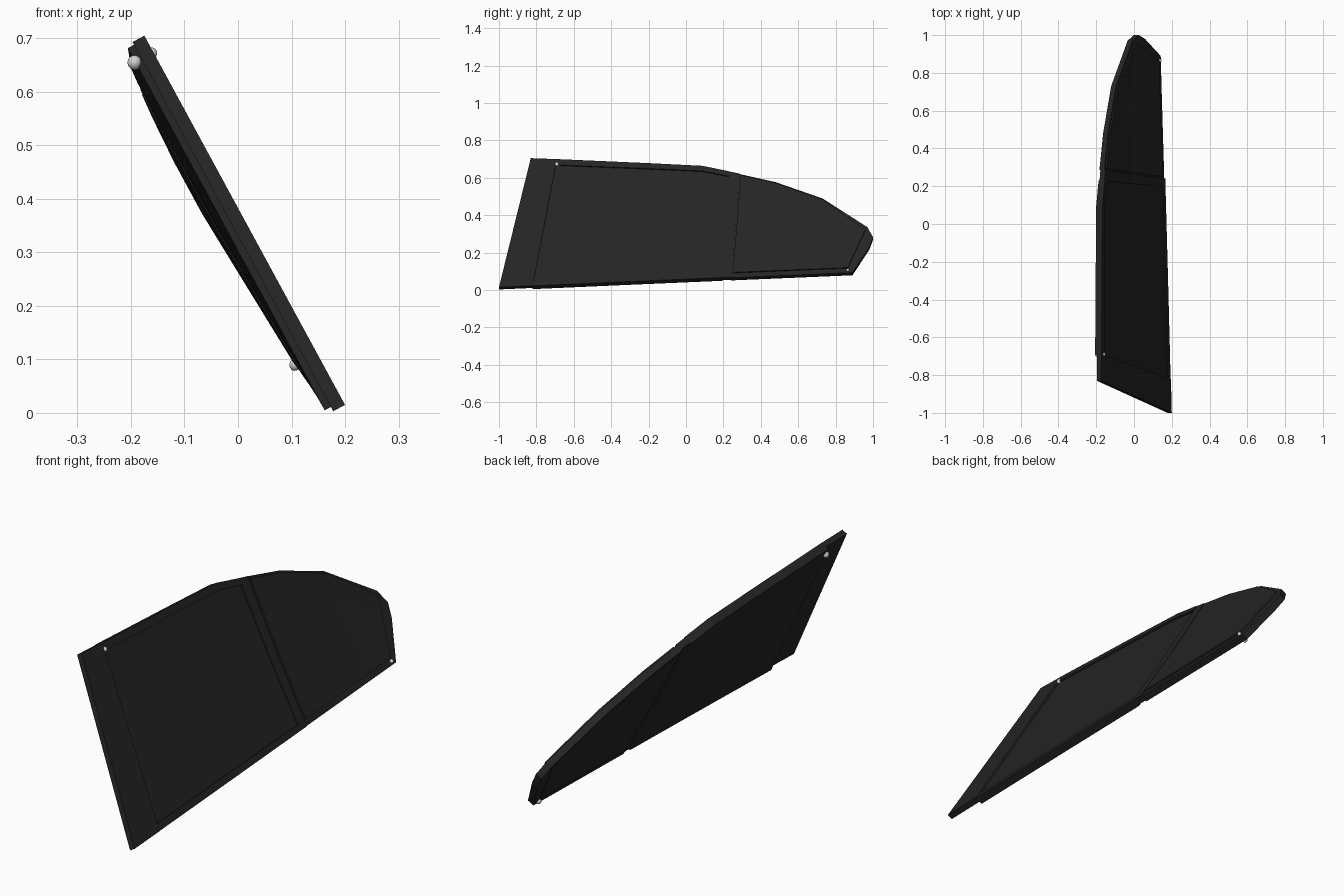
import bpy, bmesh
from mathutils import Vector

old = bpy.data.objects.get("Cube")
if old:
    bpy.data.objects.remove(old)


def material(name, value, rough):
    m = bpy.data.materials.new(name)
    m.use_nodes = True
    color = (value, value, value, 1)
    m.diffuse_color = color
    b = m.node_tree.nodes["Principled BSDF"]
    b.inputs["Base Color"].default_value = color
    b.inputs["Roughness"].default_value = rough
    return m


black = material("black", 0.018, 0.6)
white = material("white", 0.65, 0.4)


def clamp(v):
    return max(0.0, min(1.0, v))


def place(y, z, depth):
    """Point on the leaning, slightly bowed panel, at a depth below its upper face."""
    d = depth + 0.024 * clamp((y + 0.6) / 1.3) * clamp(z / 0.4)
    return Vector((0.2 - 0.5435 * (z - 0.015) - 0.88 * d, y, z - 0.48 * d))


def low(y, lift=0):
    """Point on the straight bottom edge."""
    return (y, 0.015 + 0.045 * (y + 1) + lift)


def finish(name, bm, mat):
    bmesh.ops.recalc_face_normals(bm, faces=bm.faces)
    mesh = bpy.data.meshes.new(name)
    bm.to_mesh(mesh)
    bm.free()
    mesh.materials.append(mat)
    ob = bpy.data.objects.new(name, mesh)
    bpy.context.scene.collection.objects.link(ob)
    return ob


def plate(name, columns, top, bottom, rows=4):
    """Solid slab lofted through columns, each a (bottom point, top point) pair."""
    bm = bmesh.new()
    layers = []
    for depth in (top, bottom):
        grid = []
        for a, b in columns:
            pts = [Vector(a).lerp(Vector(b), i / rows) for i in range(rows + 1)]
            grid.append([bm.verts.new(place(p.x, p.y, depth)) for p in pts])
        layers.append(grid)
        for c, n in zip(grid, grid[1:]):
            for i in range(rows):
                bm.faces.new((c[i], c[i + 1], n[i + 1], n[i]))
    # closing walls around the border
    rims = [[c[0] for c in g] + g[-1][1:] + [c[-1] for c in g[::-1]][1:] + g[0][-2:0:-1]
            for g in layers]
    n = len(rims[0])
    for i in range(n):
        j = (i + 1) % n
        bm.faces.new((rims[0][i], rims[0][j], rims[1][j], rims[1][i]))
    return finish(name, bm, black)


def part_of(columns, start, end):
    """The slice of each column between two fractions of its height."""
    return [(Vector(a).lerp(Vector(b), start), Vector(a).lerp(Vector(b), end))
            for a, b in columns]


# Front section: edge strip, pane and raised rails
front_edge = (low(-1), (-0.83, 0.705))
pane_start = (low(-0.82), (-0.69, 0.70))
plate("front_strip", [front_edge, pane_start], 0, 0.025)
front = [pane_start, (low(-0.3), (-0.2, 0.682)), (low(0.05), (0.09, 0.67)),
         (low(0.195), (0.23, 0.642))]
plate("front_pane", front, 0.008, 0.038)
plate("front_top_rail", part_of(front, 0.955, 1), 0, 0.03, 1)
plate("front_bottom_rail", part_of(front, 0, 0.04), 0.002, 0.03, 1)

# Divider between the panes
plate("divider", [front[-1], (low(0.24), (0.285, 0.632))], 0.002, 0.032)

# Rear section: rim with a slightly raised pane
rear = [(low(0.24), (0.285, 0.632)), (low(0.45), (0.48, 0.59)),
        (low(0.7), (0.73, 0.505)), (low(0.89), (0.97, 0.35)),
        ((0.98, 0.24), (1.0, 0.295))]
plate("rear_rim", rear, 0.008, 0.038)
plate("rear_pane", [(low(0.25, 0.025), (0.293, 0.622)), (low(0.45, 0.025), (0.48, 0.582)),
                    (low(0.7, 0.025), (0.725, 0.498)), (low(0.865, 0.025), (0.96, 0.335))],
      0, 0.04)


# Small round fasteners, showing on both faces
def fastener(name, y, z, size):
    for side, depth, r in (("upper", 0.004, 0.8), ("lower", 0.04, 1)):
        bm = bmesh.new()
        bmesh.ops.create_uvsphere(bm, u_segments=10, v_segments=6, radius=size * r)
        bmesh.ops.translate(bm, vec=place(y, z, depth), verts=bm.verts)
        for f in bm.faces:
            f.smooth = True
        finish(name + "_" + side, bm, white)


fastener("front_fastener", -0.69, 0.674, 0.014)
fastener("rear_fastener", 0.865, 0.112, 0.011)
